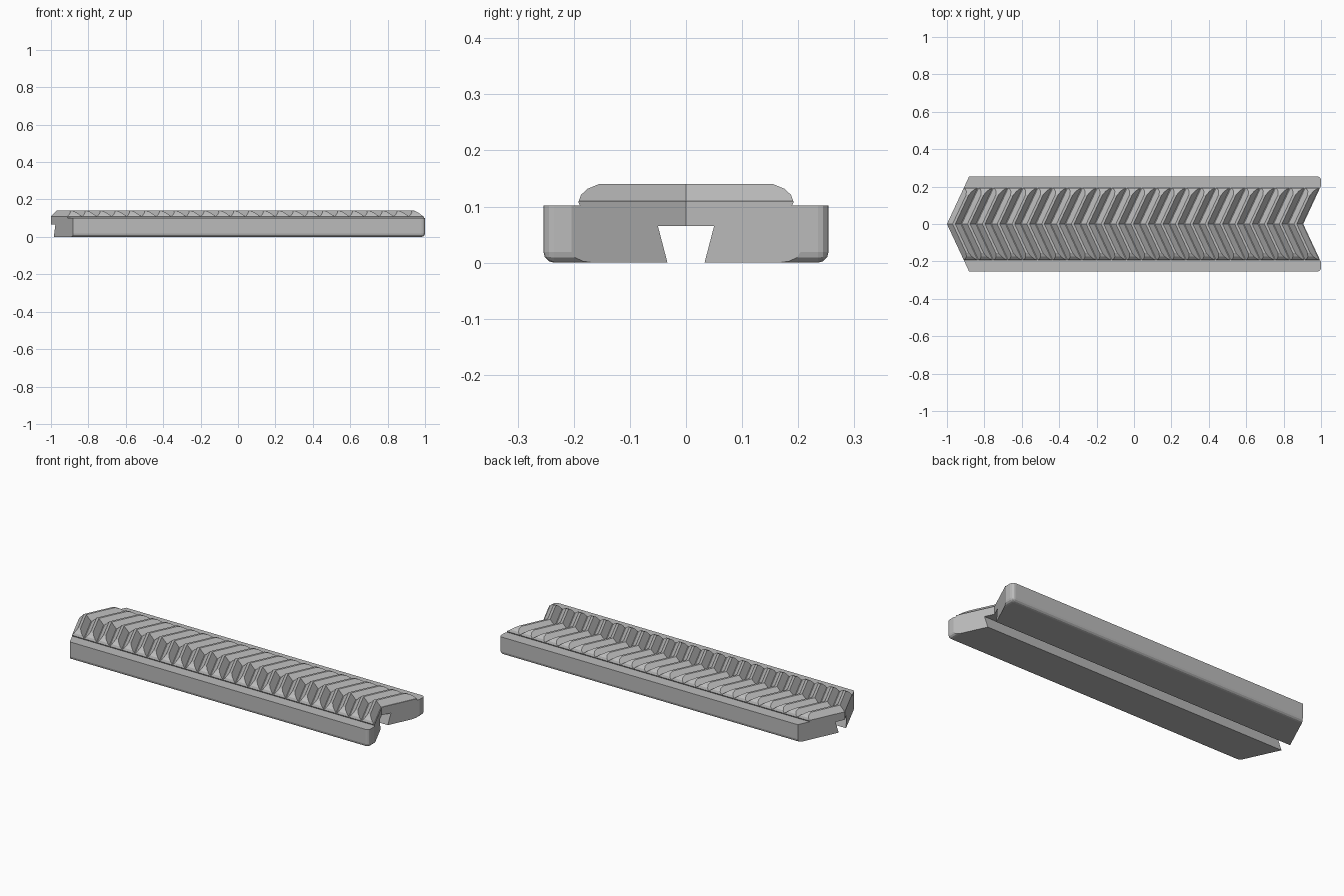
import bpy
import bmesh
from mathutils import Vector

if "Cube" in bpy.data.objects:
    bpy.data.objects.remove(bpy.data.objects["Cube"], do_unlink=True)

SLANT = 0.466          # sideways shift of the chevron per unit of y
TIP, NOTCH = -1.0, 0.905
TEETH = 24
ROOT, CREST = 0.11, 0.14

grey = bpy.data.materials.new("plain grey")
grey.use_nodes = True
grey.diffuse_color = (0.5, 0.5, 0.5, 1)
grey.node_tree.nodes["Principled BSDF"].inputs["Base Color"].default_value = (0.5, 0.5, 0.5, 1)


def prism(points, offset):
    """Solid made by sweeping a closed outline along an offset."""
    bm = bmesh.new()
    face = bm.faces.new([bm.verts.new(p) for p in points])
    swept = bmesh.ops.extrude_face_region(bm, geom=[face])["geom"]
    verts = [v for v in swept if isinstance(v, bmesh.types.BMVert)]
    bmesh.ops.translate(bm, verts=verts, vec=offset)
    bmesh.ops.recalc_face_normals(bm, faces=bm.faces)
    return bm


def slice_off(bm, point, normal):
    """Remove everything beyond a plane and cap the cut."""
    cut = bmesh.ops.bisect_plane(
        bm, geom=bm.verts[:] + bm.edges[:] + bm.faces[:], dist=1e-6,
        plane_co=point, plane_no=Vector(normal).normalized(), clear_outer=True)
    edges = [e for e in cut["geom_cut"] if isinstance(e, bmesh.types.BMEdge) and e.is_boundary]
    if edges:
        bmesh.ops.edgeloop_fill(bm, edges=edges)


def finish(bm, name):
    """Open the centre plane, mirror the half and make the object."""
    bmesh.ops.recalc_face_normals(bm, faces=bm.faces)
    centre = [f for f in bm.faces if all(abs(v.co.y) < 1e-5 for v in f.verts)]
    bmesh.ops.delete(bm, geom=centre, context='FACES')
    mesh = bpy.data.meshes.new(name)
    bm.to_mesh(mesh)
    bm.free()
    mesh.materials.append(grey)
    obj = bpy.data.objects.new(name, mesh)
    bpy.context.collection.objects.link(obj)
    mirror = obj.modifiers.new("Mirror", 'MIRROR')
    mirror.use_axis = (False, True, False)
    mirror.use_clip = True
    return obj


# Base rail: half section with a dovetail slot underneath
section = [(0, 0.065), (0.05, 0.065), (0.033, 0), (0.254, 0), (0.254, 0.102), (0, 0.102)]
rail = prism([(-1.1, y, z) for y, z in section], (2.1, 0, 0))


def rounded(edge):
    a, b = (v.co for v in edge.verts)
    outer = min(a.y, b.y) > 0.25
    end = min(a.x, b.x) > 0.99
    low = max(a.z, b.z) < 0.001
    return (low and (outer or (end and max(a.y, b.y) > 0.25))) or (outer and end and abs(a.z - b.z) > 0.05)


bmesh.ops.bevel(rail, geom=[e for e in rail.edges if rounded(e)], offset=0.019,
                segments=3, profile=0.5, affect='EDGES')
# Pointed end and matching notch
slice_off(rail, (TIP, 0, 0), (-1, SLANT, 0))
slice_off(rail, (NOTCH, 0, 0), (1, -SLANT, 0))
finish(rail, "base_rail")

# Chevron teeth: toothed outline swept along the slant
pitch = (NOTCH - TIP) / TEETH
outline = [(TIP, 0.09)]
for i in range(TEETH):
    x = TIP + i * pitch
    outline += [(x + pitch * t, z) for t, z in
                ((0, ROOT), (0.38, CREST), (0.56, CREST), (0.94, ROOT))]
outline += [(NOTCH, ROOT), (NOTCH, 0.09)]
width = 0.2
teeth = prism([(x, 0, z) for x, z in outline], (SLANT * width, width, 0))

# Rounded outer ends of the teeth
curve = [(0.155, 0.1401), (0.175, 0.132), (0.187, 0.121), (0.192, 0.108), (0.188, 0.1)]
for (y0, z0), (y1, z1) in zip(curve, curve[1:]):
    slice_off(teeth, (0, y0, z0), (0, z0 - z1, y1 - y0))
finish(teeth, "chevron_teeth")
